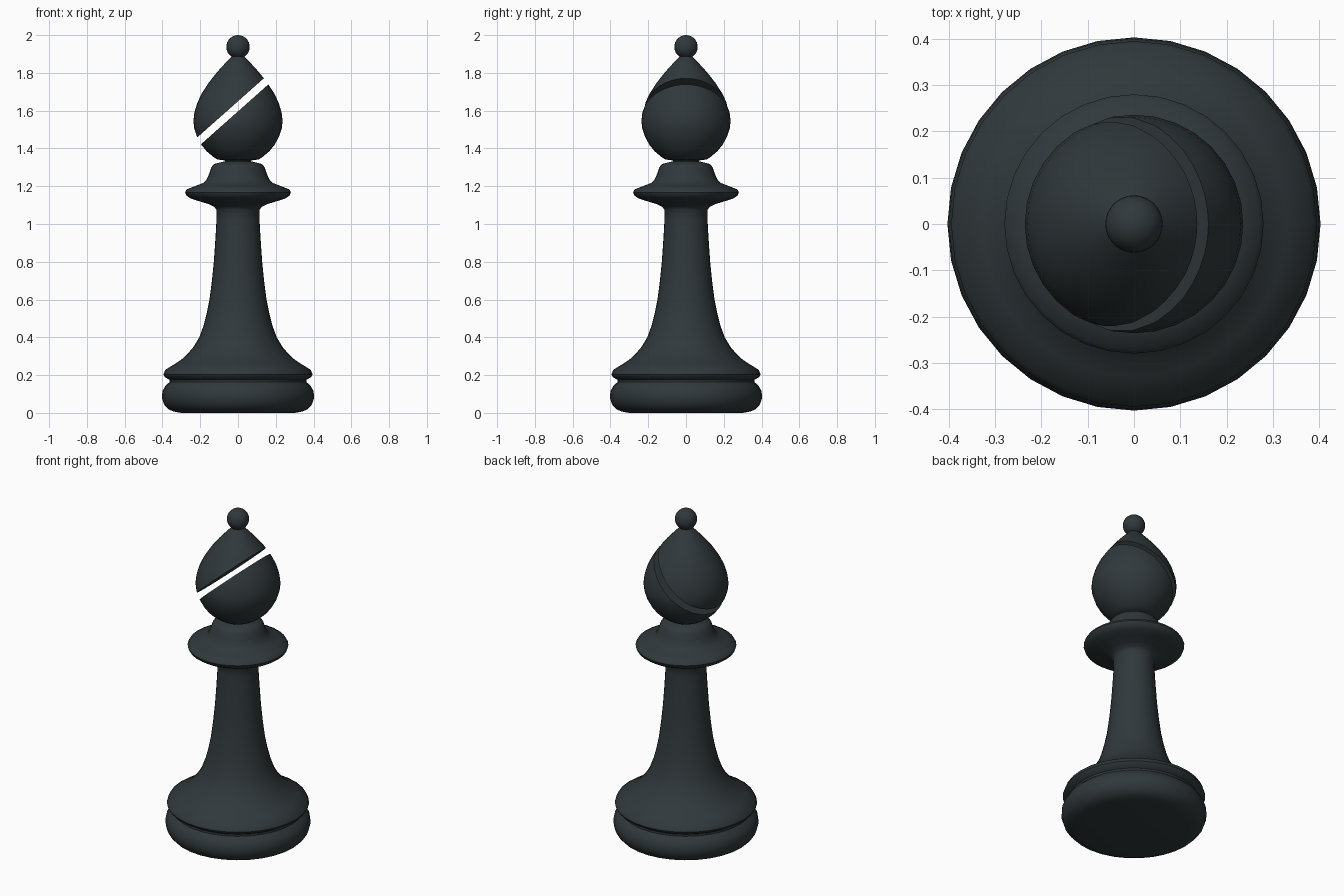
import bpy, bmesh, math
from mathutils import Vector

if "Cube" in bpy.data.objects:
    bpy.data.objects.remove(bpy.data.objects["Cube"])

SIDES = 32
mat = bpy.data.materials.new("dark_slate")
mat.diffuse_color = (0.03, 0.04, 0.044, 1)
mat.use_nodes = True
mat.node_tree.nodes["Principled BSDF"].inputs["Base Color"].default_value = mat.diffuse_color


def finish(bm, name, angle=40):
    bmesh.ops.recalc_face_normals(bm, faces=bm.faces)
    mesh = bpy.data.meshes.new(name)
    bm.to_mesh(mesh)
    bm.free()
    obj = bpy.data.objects.new(name, mesh)
    bpy.context.collection.objects.link(obj)
    mesh.materials.append(mat)
    bpy.ops.object.select_all(action='DESELECT')
    obj.select_set(True)
    bpy.context.view_layer.objects.active = obj
    bpy.ops.object.shade_smooth_by_angle(angle=math.radians(angle))
    return obj


def lathe(profile):
    """Turn a (radius, height) profile round z, closed at both ends."""
    bm = bmesh.new()
    rings = [[bm.verts.new((r * math.cos(2 * math.pi * i / SIDES),
                            r * math.sin(2 * math.pi * i / SIDES), z))
              for i in range(SIDES)] for r, z in profile]
    for a, b in zip(rings, rings[1:]):
        for i in range(SIDES):
            j = (i + 1) % SIDES
            bm.faces.new((a[i], a[j], b[j], b[i]))
    bm.faces.new(rings[0])
    bm.faces.new(rings[-1])
    return bm


# Grooved foot, flared stem and collar
body = [(0.30, 0.0), (0.34, 0.007), (0.37, 0.02), (0.392, 0.045), (0.403, 0.08),
        (0.40, 0.115), (0.385, 0.142), (0.363, 0.163), (0.363, 0.175),
        (0.388, 0.19), (0.395, 0.203), (0.385, 0.228), (0.33, 0.262),
        (0.30, 0.282), (0.265, 0.315), (0.235, 0.35), (0.205, 0.40),
        (0.183, 0.46), (0.165, 0.53), (0.151, 0.60), (0.138, 0.70),
        (0.128, 0.80), (0.119, 0.93), (0.114, 1.02), (0.114, 1.075),
        (0.127, 1.092), (0.155, 1.105), (0.21, 1.122), (0.25, 1.135),
        (0.273, 1.15), (0.28, 1.168), (0.272, 1.183), (0.23, 1.20),
        (0.185, 1.217), (0.167, 1.235), (0.153, 1.265), (0.141, 1.30),
        (0.127, 1.318), (0.07, 1.332), (0.07, 1.345)]
finish(lathe(body), "base_stem_collar")

# Head, split by a slanted slot into two separate pieces
head = [(0.06, 1.335), (0.11, 1.342), (0.13, 1.355), (0.165, 1.384),
        (0.193, 1.418), (0.217, 1.462), (0.232, 1.508), (0.236, 1.545),
        (0.231, 1.59), (0.215, 1.643), (0.19, 1.694), (0.155, 1.748),
        (0.11, 1.805), (0.06, 1.86), (0.03, 1.89), (0.015, 1.905)]
tilt = math.radians(41.6)
normal = Vector((-math.sin(tilt), 0, math.cos(tilt)))
centre = Vector((0, 0, 1.623))
for name, side in (("head_lower", -1), ("head_upper", 1)):
    bm = lathe(head)
    cut = bmesh.ops.bisect_plane(bm, geom=bm.verts[:] + bm.edges[:] + bm.faces[:],
                                 plane_co=centre + normal * side * 0.02,
                                 plane_no=normal,
                                 clear_inner=side > 0, clear_outer=side < 0)
    rim = [g for g in cut["geom_cut"] if isinstance(g, bmesh.types.BMEdge)]
    bmesh.ops.holes_fill(bm, edges=rim, sides=0)
    finish(bm, name, 35)

# Ball finial
bm = bmesh.new()
bmesh.ops.create_uvsphere(bm, u_segments=SIDES, v_segments=16, radius=0.062)
bmesh.ops.translate(bm, verts=bm.verts, vec=(0, 0, 1.938))
finish(bm, "ball_finial")
